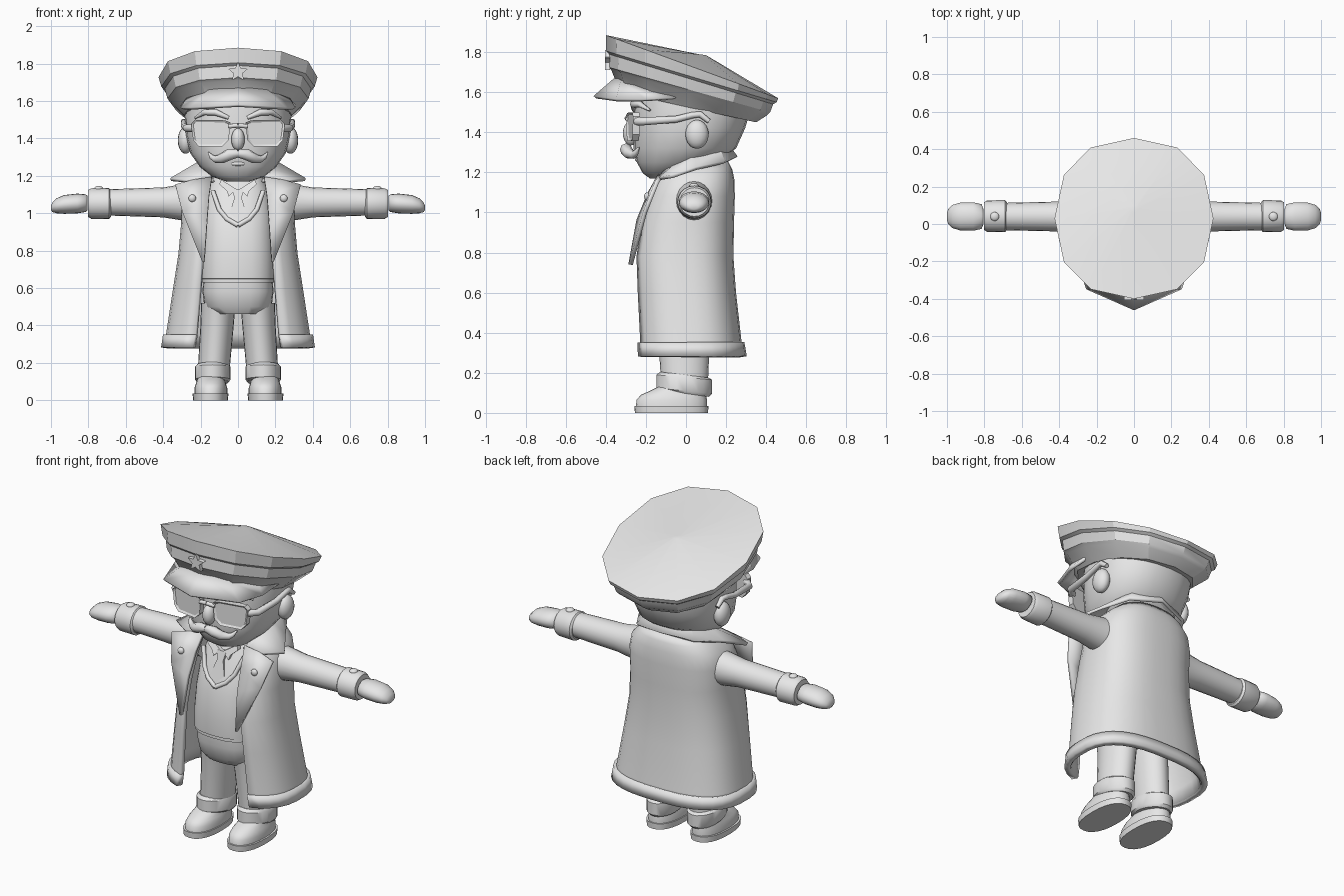
import bpy, bmesh
from math import sin, cos, pi, asin, copysign
from mathutils import Matrix, Vector

if "Cube" in bpy.data.objects:
    bpy.data.objects.remove(bpy.data.objects["Cube"])

grey = bpy.data.materials.new("plain_grey")
grey.use_nodes = True
grey.diffuse_color = (0.8, 0.8, 0.8, 1)
grey.node_tree.nodes["Principled BSDF"].inputs["Base Color"].default_value = (0.8, 0.8, 0.8, 1)


def finish(name, bm, mirror=False, thick=0, angle=40):
    """Turn a bmesh into a shaded object, optionally mirrored and thickened."""
    bmesh.ops.recalc_face_normals(bm, faces=bm.faces)
    me = bpy.data.meshes.new(name)
    bm.to_mesh(me)
    bm.free()
    me.materials.append(grey)
    ob = bpy.data.objects.new(name, me)
    bpy.context.collection.objects.link(ob)
    bpy.ops.object.select_all(action='DESELECT')
    ob.select_set(True)
    bpy.context.view_layer.objects.active = ob
    if angle:
        bpy.ops.object.shade_smooth_by_angle(angle=angle * pi / 180)
    if mirror:
        ob.modifiers.new("mirror", 'MIRROR')
    if thick:
        s = ob.modifiers.new("thickness", 'SOLIDIFY')
        s.thickness, s.offset = thick, 0
    return ob


def loft(name, rings, closed=True, caps=True, **kw):
    """Skin a list of equal-length point rings."""
    bm = bmesh.new()
    vs = [[bm.verts.new(p) for p in r] for r in rings]
    n = len(rings[0])
    for a, b in zip(vs, vs[1:]):
        for i in range(n if closed else n - 1):
            j = (i + 1) % n
            bm.faces.new((a[i], a[j], b[j], b[i]))
    if closed and caps:
        bm.faces.new(vs[0])
        bm.faces.new(vs[-1])
    return finish(name, bm, **kw)


def power(v, p):
    return copysign(abs(v) ** p, v)


def ring(zf, zb, rx, yf, yb, cx=0, n=24, p=1.0, gap=0):
    """Rounded cross-section from back round to front; gap leaves the front open."""
    yc, ry = (yf + yb) / 2, (yb - yf) / 2
    tm = pi - asin((gap / rx) ** (1 / p)) if gap else pi
    pts = []
    for i in range(n):
        t = -tm + 2 * tm * i / (n - 1 if gap else n)
        c = power(cos(t), p)
        pts.append((cx + rx * power(sin(t), p), yc + ry * c, (zf + zb) / 2 + (zb - zf) / 2 * c))
    return pts


def side_ring(x, cy, cz, ry, rz, n=20):
    return [(x, cy + ry * cos(2 * pi * i / n), cz + rz * sin(2 * pi * i / n)) for i in range(n)]


def tube(name, pts, radii, mirror=True, sides=8):
    rings = []
    for i, p in enumerate(pts):
        d = (Vector(pts[min(i + 1, len(pts) - 1)]) - Vector(pts[max(i - 1, 0)])).normalized()
        up = Vector((0, 0, 1)) if abs(d.z) < 0.9 else Vector((0, 1, 0))
        u = d.cross(up).normalized()
        v = u.cross(d)
        rings.append([Vector(p) + radii[i] * (u * cos(2 * pi * k / sides) + v * sin(2 * pi * k / sides))
                      for k in range(sides)])
    return loft(name, rings, mirror=mirror, angle=50)


def ball(name, c, s, mirror=False):
    bm = bmesh.new()
    bmesh.ops.create_uvsphere(bm, u_segments=16, v_segments=10, radius=1,
                              matrix=Matrix.Translation(c) @ Matrix.Diagonal((*s, 1)))
    return finish(name, bm, mirror, angle=60)


def plate(name, outline, depth, mirror=False, inset=0):
    """Flat outline extruded backwards, with an optional recessed centre."""
    bm = bmesh.new()
    f = bm.faces.new([bm.verts.new(p) for p in outline])
    ext = bmesh.ops.extrude_face_region(bm, geom=[f], use_keep_orig=True)
    bmesh.ops.translate(bm, vec=(0, depth, 0), verts=[g for g in ext["geom"] if isinstance(g, bmesh.types.BMVert)])
    if inset:
        bmesh.ops.inset_region(bm, faces=[f], thickness=inset)
        bmesh.ops.translate(bm, vec=(0, 0.008, 0), verts=f.verts)
    return finish(name, bm, mirror, angle=30)


# Cap: crown, band and visor
cap = [(1.60, 1.45, .29, -.33, .35), (1.71, 1.485, .36, -.372, .405), (1.725, 1.50, .377, -.388, .42),
       (1.79, 1.54, .392, -.385, .435), (1.805, 1.55, .41, -.398, .452),
       (1.885, 1.57, .425, -.40, .46), (1.79, 1.785, .02, .06, .10)]
loft("cap", [ring(*r, n=12, p=.88) for r in cap], angle=25)
inner = [(0, -.345, 1.67), (.15, -.32, 1.655), (.27, -.2, 1.61), (.30, -.06, 1.585)]
outer = [(0, -.455, 1.575), (.25, -.345, 1.56), (.30, -.2, 1.56), (.30, -.05, 1.57)]
loft("visor", [inner, outer], closed=False, mirror=True, thick=.018, angle=30)
star = [(r * sin(i * pi / 5), -.405, 1.755 + r * cos(i * pi / 5))
        for i in range(10) for r in [.055 if i % 2 == 0 else .025]]
plate("cap_star", star, .025)

# Head and face
head = [(1.17, .06, -.18, -.06), (1.195, .14, -.215, 0), (1.25, .205, -.245, .15), (1.32, .255, -.262, .25),
        (1.42, .28, -.262, .295), (1.52, .285, -.262, .325), (1.60, .28, -.255, .32)]
loft("head", [ring(z, z, rx, f, b, p=.9) for z, rx, f, b in head], angle=50)
ball("ears", (.28, .055, 1.39), (.042, .058, .072), True)
ball("nose", (0, -.275, 1.395), (.036, .04, .06))
ball("lower_lip", (0, -.235, 1.265), (.045, .02, .014))
tube("moustache", [(0, -.30, 1.32), (.045, -.3, 1.315), (.085, -.285, 1.295), (.12, -.26, 1.288), (.14, -.25, 1.30),
                   (.158, -.235, 1.325)], [.022, .031, .028, .02, .014, .004])
tube("eyebrows", [(.05, -.26, 1.51), (.12, -.262, 1.54), (.18, -.23, 1.54), (.23, -.18, 1.51)], [.01, .018, .016, .006])

# Glasses
lens = [(.04, 1.485), (.07, 1.497), (.23, 1.50), (.25, 1.48), (.24, 1.39), (.21, 1.357), (.085, 1.357), (.05, 1.39)]
plate("glasses_lenses", [(x, -.305 + .16 * x, z) for x, z in lens], .035, True, inset=.012)
tube("glasses_bridge", [(0, -.295, 1.47), (.05, -.29, 1.465)], [.012, .012])
tube("glasses_temples", [(.235, -.245, 1.455), (.275, -.21, 1.455), (.288, -.05, 1.465), (.29, .03, 1.485),
                         (.29, .07, 1.49), (.29, .115, 1.455)], [.022, .02, .017, .016, .016, .012])

# Torso: vest, shirt, tie and hips
vest = [(.645, .185, -.225, .14), (.65, .20, -.24, .16), (.75, .20, -.243, .17), (.90, .195, -.225, .18),
        (1.0, .19, -.195, .18), (1.12, .17, -.14, .17), (1.20, .13, -.10, .15)]
loft("vest", [ring(z, z, rx, f, b, p=.75) for z, rx, f, b in vest], angle=50)
tube("vest_neckline", [(.135, -.135, 1.12), (.10, -.175, 1.02), (.06, -.2, .97), (0, -.217, .935)],
     [.012, .013, .013, .013])
knot = [(-.03, 1.13), (.03, 1.13), (.02, 1.08), (.045, 1.0), (0, .965), (-.045, 1.0), (-.02, 1.08)]
plate("tie", [(x, -.165 - .3 * (1.1 - z), z) for x, z in knot], .05)
plate("shirt_collar", [(.01, -.155, 1.13), (.05, -.165, 1.09), (.06, -.16, 1.12), (.10, -.15, 1.155), (.09, -.13, 1.18)],
      .03, True)
hips = [(.46, .14, -.17, .12), (.50, .18, -.20, .14), (.58, .19, -.22, .15), (.655, .185, -.22, .14)]
loft("hips", [ring(z, z, rx, f, b, p=.75) for z, rx, f, b in hips], angle=50)
loft("belt", [ring(z, z, .195, -.232, .15, p=.75) for z in (.63, .648)])

# Long open coat with raised hem
coat = [(.285, .385, -.245, .275, .23), (.36, .372, -.243, .265, .22), (.60, .335, -.255, .238, .20),
        (.78, .307, -.262, .225, .185), (.95, .292, -.232, .228, .17), (1.08, .29, -.185, .232, .16),
        (1.16, .27, -.15, .23, .15), (1.21, .22, -.12, .22, .14), (1.25, .17, -.09, .20, .13)]
loft("coat", [ring(z, z, rx, f, b, n=28, p=.75, gap=w) for z, rx, f, b, w in coat],
     closed=False, thick=.025, angle=50)
hem = [(.28, .395, -.252, .287, .235), (.35, .385, -.25, .275, .222)]
loft("coat_hem", [ring(z, z, rx, f, b, n=28, p=.75, gap=w) for z, rx, f, b, w in hem],
     closed=False, thick=.035)

# Collar and lapels
collar = [[(0, .17, 1.22), (0, .22, 1.32), (0, .25, 1.275)],
          [(.13, .13, 1.22), (.15, .17, 1.31), (.19, .19, 1.25)],
          [(.18, .03, 1.22), (.185, .05, 1.285), (.28, .05, 1.22)],
          [(.165, -.07, 1.20), (.18, -.06, 1.23), (.36, -.07, 1.18)],
          [(.13, -.13, 1.165), (.14, -.135, 1.175), (.26, -.13, 1.17)]]
loft("collar", collar, closed=False, mirror=True, thick=.018, angle=35)
lapel = [[(.14, -.13, 1.19), (.24, -.13, 1.175)], [(.155, -.185, 1.09), (.335, -.145, 1.15)],
         [(.165, -.238, .96), (.295, -.205, 1.0)], [(.18, -.278, .74), (.19, -.275, .74)]]
loft("lapels", lapel, closed=False, mirror=True, thick=.02, angle=35)
ball("lapel_buttons", (.245, -.195, 1.08), (.02, .014, .02), True)

# Arms, cuffs and mitten hands
arm = [(.24, .095, .10), (.30, .088, .096), (.40, .08, .08), (.70, .073, .07)]
loft("sleeves", [side_ring(x, .04, 1.058, a, b) for x, a, b in arm], mirror=True)
cuff = [(.68, .074), (.69, .086), (.785, .084), (.802, .074), (.802, .06)]
loft("cuffs", [side_ring(x, .042, 1.052, r, r * .97) for x, r in cuff], mirror=True)
ball("cuff_buttons", (.745, .04, 1.132), (.024, .024, .014), True)
hand = [(.805, .04, 1.055, .04), (.815, .066, 1.054, .047), (.86, .076, 1.052, .053), (.93, .074, 1.047, .05),
        (.97, .062, 1.04, .04), (.992, .042, 1.032, .026), (1.0, .02, 1.028, .012)]
loft("hands", [side_ring(x, .04, z, a, b) for x, a, z, b in hand], mirror=True, angle=60)

# Trouser legs with turned-up ends
leg = [(.52, .092, -.16, .12, .105), (.40, .089, -.14, .12, .112), (.16, .085, -.125, .11, .13)]
loft("trouser_legs", [ring(z, z, rx, f, b, cx) for z, rx, f, b, cx in leg], mirror=True)
turn_up = [(.115, .08, .085, -.13, .115), (.125, .095, .095, -.148, .13), (.19, .165, .095, -.148, .13),
           (.205, .175, .085, -.13, .115)]
loft("trouser_turn_ups", [ring(*r, cx=.135) for r in turn_up], mirror=True)

# Shoes
sole = [(0, .093, -.255, .11), (.035, .096, -.258, .112)]
loft("shoe_soles", [ring(z, z, rx, f, b, .147, p=.85) for z, rx, f, b in sole], mirror=True)
shoe = [(.03, .088, -.25, .105), (.065, .088, -.247, .105), (.09, .08, -.225, .10),
        (.11, .073, -.18, .10), (.14, .068, -.12, .095)]
loft("shoes", [ring(z, z, rx, f, b, .145, p=.9) for z, rx, f, b in shoe], mirror=True, angle=50)
